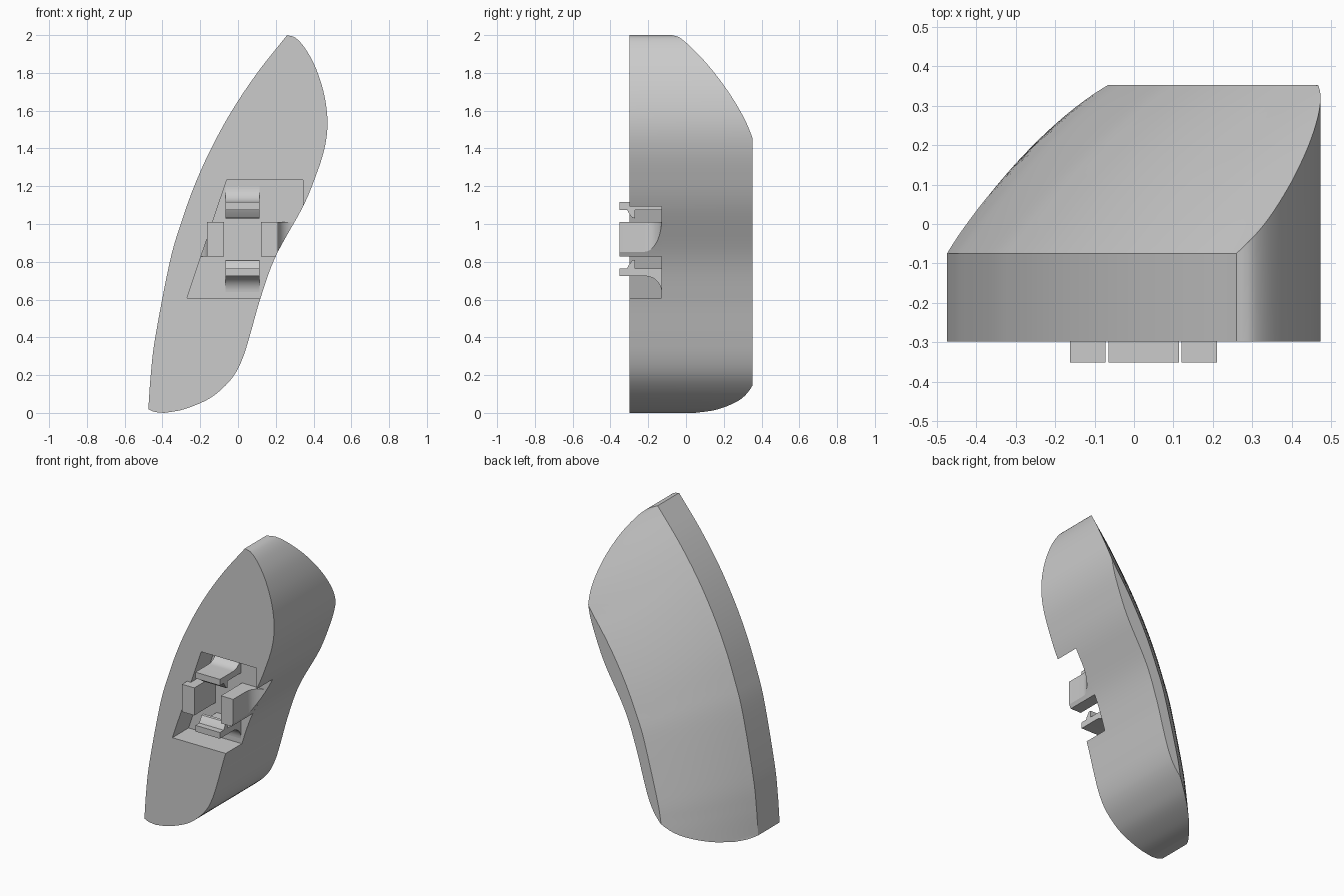
import bpy, bmesh, math
from mathutils import Vector
from mathutils.geometry import intersect_point_line

cube = bpy.data.objects.get("Cube")
if cube:
    bpy.data.objects.remove(cube)

grey = bpy.data.materials.new("light_grey")
grey.use_nodes = True
grey.diffuse_color = (0.6, 0.6, 0.6, 1)
grey.node_tree.nodes["Principled BSDF"].inputs["Base Color"].default_value = grey.diffuse_color

FRONT, RIM, BACK, FLOOR, TIP = -0.299, -0.075, 0.353, -0.13, -0.352


def finish(name, bm):
    bmesh.ops.remove_doubles(bm, verts=bm.verts, dist=1e-5)
    bmesh.ops.recalc_face_normals(bm, faces=bm.faces)
    mesh = bpy.data.meshes.new(name)
    bm.to_mesh(mesh)
    bm.free()
    mesh.materials.append(grey)
    ob = bpy.data.objects.new(name, mesh)
    bpy.context.collection.objects.link(ob)
    return ob


def activate(ob):
    bpy.ops.object.select_all(action='DESELECT')
    ob.select_set(True)
    bpy.context.view_layer.objects.active = ob


def smooth(ob):
    activate(ob)
    bpy.ops.object.shade_smooth_by_angle(angle=math.radians(25))


def boolean(ob, cutter, operation):
    activate(ob)
    mod = ob.modifiers.new("cut", 'BOOLEAN')
    mod.operation, mod.object, mod.solver = operation, cutter, 'EXACT'
    bpy.ops.object.modifier_apply(modifier=mod.name)


def prism(name, points, lo, hi, place):
    """Extrude a flat profile from lo to hi; place maps (a, b, h) to x, y, z."""
    bm = bmesh.new()
    ends = [[bm.verts.new(place(a, b, h)) for a, b in points] for h in (lo, hi)]
    for end in ends:
        bm.faces.new(end)
    for i in range(len(points)):
        j = (i + 1) % len(points)
        bm.faces.new((ends[0][i], ends[0][j], ends[1][j], ends[1][i]))
    return finish(name, bm)


def spline(pts, steps=16):
    """Smooth curve through the points."""
    p = [Vector(q) for q in pts]
    p = [2 * p[0] - p[1]] + p + [2 * p[-1] - p[-2]]
    out = []
    for a, b, c, d in zip(p, p[1:], p[2:], p[3:]):
        for k in range(steps):
            t = k / steps
            out.append(0.5 * (2 * b + (c - a) * t + (2 * a - 5 * b + 4 * c - d) * t ** 2
                              + (3 * b - a - 3 * c + d) * t ** 3))
    return out + [p[-2]]


def x_at(curve, z):
    for a, b in zip(curve, curve[1:]):
        if a.y <= z <= b.y and b.y > a.y:
            return a.x + (b.x - a.x) * (z - a.y) / (b.y - a.y)
    return curve[-1].x if z > 1 else curve[0].x


# Outline of the body, as (x, z)
spine = spline([(-.475, .019), (-.462, .2), (-.438, .4), (-.361, .8), (-.303, 1), (-.232, 1.2),
                (-.142, 1.4), (-.032, 1.6), (.102, 1.8), (.26, 2)])
left_edge = spline([(-.39, 0), (-.44, .005), (-.475, .019)])[:-1] + spine
right_edge = spline([(-.39, 0), (-.29, .018), (-.165, .068), (-.085, .127), (-.02, .2), (.025, .29),
                     (.063, .41), (.12, .61), (.2, .83), (.343, 1.09), (.41, 1.25), (.458, 1.4),
                     (.474, 1.54), (.455, 1.69), (.41, 1.83), (.355, 1.93), (.305, 1.985), (.26, 2)])


def slope_position(x, z):
    """Distance in from the rim, 1 at the crease, and the height of the nearest rim point."""
    best = (9, 0)
    p = Vector((x, z))
    for a, b in zip(spine, spine[1:]):
        q, t = intersect_point_line(p, a, b)
        q = a.lerp(b, min(max(t, 0), 1))
        best = min(best, ((p - q).length, q.y))
    d, foot = best
    return d / (0.387 + 0.113 * min(foot / 1.65, 1)), foot


def back_y(x, z):
    t, foot = slope_position(x, z)
    t = min(t, 1)
    k = 0.35 - 0.13 * foot
    return RIM + (BACK - RIM) * (t * (1 + k) - k * t * t)


# Body: rows across the outline, domed towards a flat strip at the back
ROWS, COLS = 80, 12
bm = bmesh.new()
rows = []
for i in range(ROWS + 1):
    z = 1 - math.cos(math.pi * i / ROWS)
    xl, xr = x_at(left_edge, z), x_at(right_edge, z)
    crease = xr
    if slope_position(xr, z)[0] > 1:
        lo, hi = xl, xr
        for _ in range(16):
            crease = (lo + hi) / 2
            if slope_position(crease, z)[0] > 1:
                hi = crease
            else:
                lo = crease
    xs = [xl + (crease - xl) * c / COLS for c in range(COLS + 1)] + [xr]
    loop = [(x, back_y(x, z), z) for x in xs] + [(xr, FRONT, z), (xl, FRONT, z)]
    rows.append([bm.verts.new(co) for co in loop])
for r, s in zip(rows, rows[1:]):
    for j in range(len(r)):
        k = (j + 1) % len(r)
        bm.faces.new((r[j], r[k], s[k], s[j]))
bmesh.ops.remove_doubles(bm, verts=bm.verts, dist=1e-5)
bmesh.ops.dissolve_degenerate(bm, edges=bm.edges, dist=1e-6)
body = finish("body", bm)

# Pocket in the front, open through the side
pocket = prism("pocket_cutter", [(-.27, .608), (.6, .608), (.6, 1.09), (.344, 1.09), (.344, 1.232), (-.06, 1.232)],
               -.5, FLOOR, lambda a, b, h: (a, h, b))
boolean(body, pocket, 'DIFFERENCE')
bpy.data.objects.remove(pocket)
smooth(body)


def fillet(radius, steps=10):
    """Concave quarter curve from the stem out to the pocket floor: (outward, y)."""
    return [(radius * (1 - math.cos(a)), FLOOR - radius * (1 - math.sin(a)))
            for a in (math.pi / 2 * i / steps for i in range(steps + 1))]


# Side posts, trimmed to the outline of the body
outline = [tuple(v) for v in left_edge] + [tuple(v) for v in right_edge[-2:0:-1]]
envelope = prism("outline_trimmer", outline, -.6, .2, lambda a, b, h: (a, h, b))
for name, side in (("left_post", 1), ("right_post", -1)):
    profile = [(.097, -.10), (.097, TIP), (.187, TIP)]
    profile += [(.187 + o, y) for o, y in fillet(.09)] + [(.277, -.10)]
    post = prism(name, profile, .828, 1.01, lambda a, b, h: (.024 + side * a, b, h))
    boolean(post, envelope, 'INTERSECT')
    smooth(post)
bpy.data.objects.remove(envelope)

# Upper and lower snap hooks, each with an inward tooth
for name, side in (("upper_hook", 1), ("lower_hook", -1)):
    profile = [(-.10, .155), (-.27, .155), (-.27, .11), (-.285, .113), (-.303, .138),
               (-.312, .155), (TIP, .155), (TIP, .196)]
    profile += [(y, .196 + o) for o, y in fillet(.085)] + [(-.10, .281)]
    hook = prism(name, profile, -.065, .114, lambda a, b, h: (h, a, .92 + side * b))
    smooth(hook)
